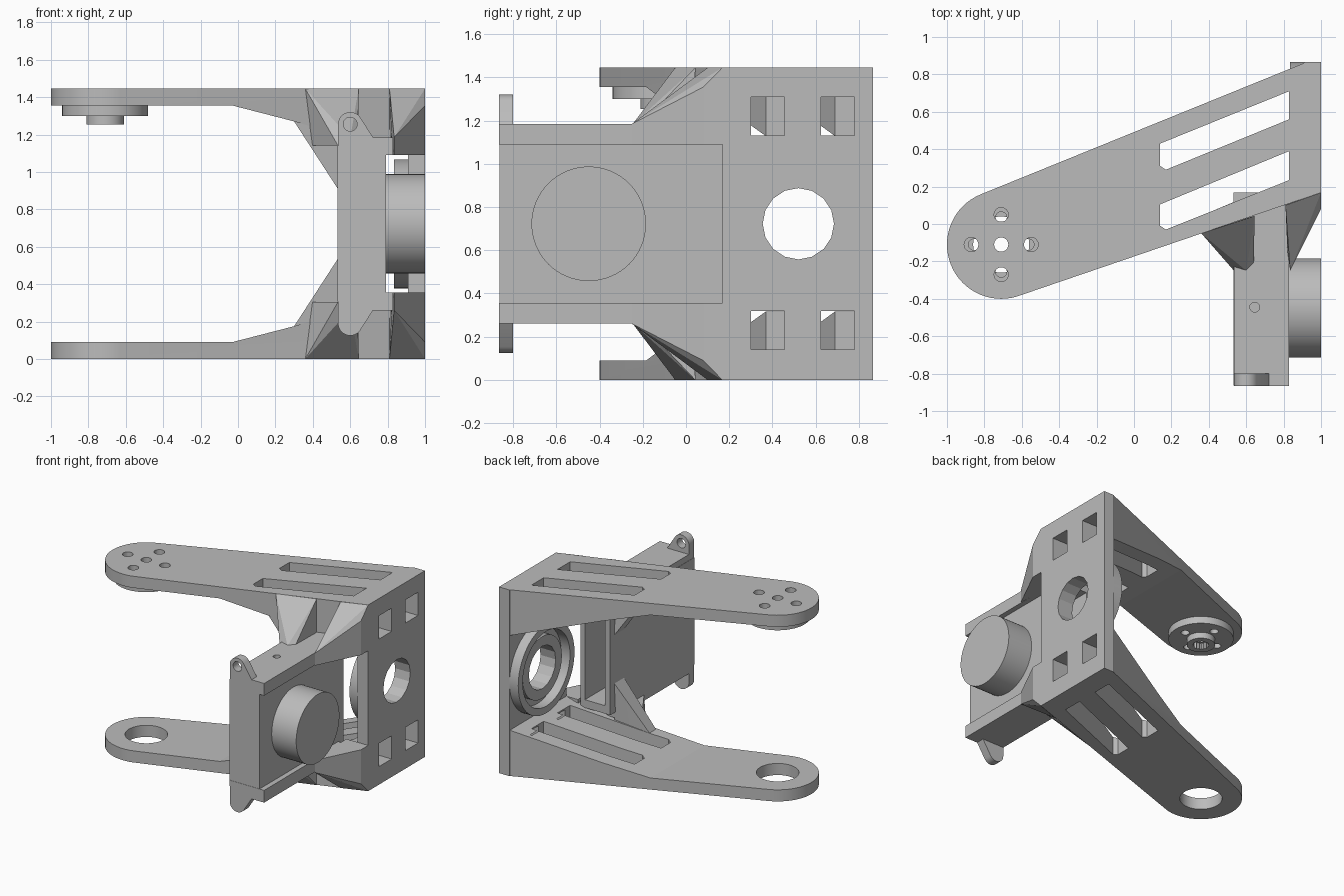
import bpy, bmesh, math
from mathutils import Vector

cube = bpy.data.objects.get("Cube")
if cube:
    bpy.data.objects.remove(cube, do_unlink=True)

H = 1.445                 # overall height; parts are mirrored about H / 2
MID = H / 2
PIVOT = (-0.71, -0.11)    # arm pivot in plan

grey = bpy.data.materials.new("light grey")
grey.use_nodes = True
grey.diffuse_color = (0.5, 0.5, 0.5, 1)
grey.node_tree.nodes["Principled BSDF"].inputs["Base Color"].default_value = (0.5, 0.5, 0.5, 1)


def finish(name, bm, flip=False):
    """Turn a bmesh into an object, optionally mirrored top to bottom."""
    if flip:
        for v in bm.verts:
            v.co.z = H - v.co.z
    bmesh.ops.recalc_face_normals(bm, faces=bm.faces)
    me = bpy.data.meshes.new(name)
    bm.to_mesh(me)
    bm.free()
    me.materials.append(grey)
    ob = bpy.data.objects.new(name, me)
    bpy.context.collection.objects.link(ob)
    return ob


def prism(name, pts, axis, lo, hi, flip=False):
    """Extrude a 2D outline along an axis (remaining axes in x, y, z order)."""
    def place(p, d):
        c = list(p)
        c.insert("xyz".index(axis), d)
        return Vector(c)
    bm = bmesh.new()
    face = bm.faces.new([bm.verts.new(place(p, lo)) for p in pts])
    ext = bmesh.ops.extrude_face_region(bm, geom=[face])["geom"]
    shift = place((0, 0), hi - lo)
    bmesh.ops.translate(bm, vec=shift, verts=[g for g in ext if isinstance(g, bmesh.types.BMVert)])
    return finish(name, bm, flip)


def hull(name, pts, flip=False):
    bm = bmesh.new()
    for p in pts:
        bm.verts.new(p)
    out = bmesh.ops.convex_hull(bm, input=bm.verts)
    loose = {g for g in out["geom_interior"] if isinstance(g, bmesh.types.BMVert)}
    bmesh.ops.delete(bm, geom=list(loose), context="VERTS")
    bmesh.ops.dissolve_limit(bm, angle_limit=0.01, verts=bm.verts, edges=bm.edges)
    return finish(name, bm, flip)


def circle(c, r, n=48):
    return [(c[0] + r * math.cos(2 * math.pi * i / n), c[1] + r * math.sin(2 * math.pi * i / n))
            for i in range(n)]


def rect(a0, a1, b0, b1):
    return [(a0, b0), (a1, b0), (a1, b1), (a0, b1)]


def box(name, x, y, z, flip=False):
    return prism(name, rect(*x, *y), "z", *z, flip)


def boolean(ob, cutters, op="DIFFERENCE"):
    for c in cutters:
        c.hide_render = True
        m = ob.modifiers.new("cut", "BOOLEAN")
        m.operation, m.object, m.solver = op, c, "EXACT"
        bpy.context.view_layer.objects.active = ob
        bpy.ops.object.modifier_apply(modifier=m.name)
        bpy.data.objects.remove(c, do_unlink=True)


def square_holes():
    return [prism("cutter", rect(y, y + 0.155, z, z + 0.18), "x", 0.78, 1.1)
            for y in (0.3, 0.625) for z in (0.14, 1.13)]


# Arms: side profile intersected with the tapering plan
PROFILE = [(-1.1, H), (-1.1, 1.355), (-0.03, 1.355), (0.3, 1.27), (0.91, 1.09), (1, 1.09), (1, H)]
SLOTS = ([(0.14, 0.43), (0.14, 0.31), (0.17, 0.29), (0.83, 0.56), (0.83, 0.71)],
         [(0.14, 0.105), (0.14, -0.01), (0.17, -0.03), (0.83, 0.235), (0.83, 0.39)])


def arm(name, flip):
    ob = prism(name, PROFILE, "y", -1, 1, flip)
    ends = [(0.92, 0.865), (1, 0.865), (1, 0.168)]
    plan = hull("cutter", [(x, y, z) for x, y in circle(PIVOT, 0.29, 64) + ends for z in (-0.1, 1.6)])
    boolean(ob, [plan], "INTERSECT")
    boolean(ob, [prism("cutter", s, "z", -0.1, 1.6) for s in SLOTS] + square_holes())
    return ob


def screw_ring(d):
    px, py = PIVOT
    return [(px + d, py), (px - d, py), (px, py + d), (px, py - d)]


top_arm = arm("top_arm", False)
boolean(top_arm, [prism("cutter", circle(c, 0.038, 24), "z", 1.2, 1.6) for c in screw_ring(0.16) + [PIVOT]])
bottom_arm = arm("bottom_arm", True)
boolean(bottom_arm, [prism("cutter", circle(PIVOT, 0.15), "z", -0.1, 0.3)])

# Output horn below the top arm
horn = prism("horn_disc", circle(PIVOT, 0.23), "z", 1.3, 1.356)
boolean(horn, [prism("cutter", circle(c, 0.03, 24), "z", 1.2, 1.4) for c in screw_ring(0.145)]
        + [prism("cutter", circle(PIVOT, 0.038, 24), "z", 1.2, 1.4)])
collar = prism("horn_collar", circle(PIVOT, 0.1), "z", 1.253, 1.301)
teeth = [(PIVOT[0] + r * math.cos(a), PIVOT[1] + r * math.sin(a))
         for i in range(32) for a, r in [(math.pi * i / 16, 0.06 if i % 2 else 0.05)]]
boolean(collar, [prism("cutter", teeth, "z", 1.2, 1.4)])

# Side plate with central hole and square windows
HUB = (0.52, MID)
plate = prism("side_plate", rect(0.168, 0.865, 0, H), "x", 0.91, 1)
boolean(plate, square_holes() + [prism("cutter", circle(HUB, 0.165, 16), "x", 0.8, 1.1)])
lip = prism("bearing_lip", circle(HUB, 0.345), "x", 0.835, 0.915)
boolean(lip, [prism("cutter", circle(HUB, 0.29), "x", 0.8, 1.1)])
seat = prism("bearing_seat", circle(HUB, 0.24), "x", 0.87, 0.915)
boolean(seat, [prism("cutter", circle(HUB, 0.165, 16), "x", 0.8, 1.1)])

# Motor body with a recess in its rear end, and the round cap
body = box("motor_body", (0.533, 0.79), (-0.863, 0.168), (0.308, 1.138))
boolean(body, [box("cutter", (0.58, 0.75), (-0.1, 0.3), (0.37, 1.08))])
cap = prism("motor_cap", circle((-0.45, MID), 0.265, 64), "x", 0.78, 1)

# Holder walls, ears and gussets, repeated top and bottom
for side, flip in (("top", False), ("bottom", True)):
    wall = box(side + "_holder_wall", (0.535, 0.83), (-0.865, 0.1), (1.09, 1.185), flip)
    boolean(wall, [prism("cutter", circle((0.645, -0.445), 0.026, 24), "z", 1.15, 1.3, flip)])

    ear_outline = circle((0.6, 1.255), 0.065, 32) + [(0.535, 1.18), (0.725, 1.18), (0.7, 1.2)]
    ear = hull(side + "_ear", [(x, y, z) for x, z in ear_outline for y in (-0.865, -0.8)], flip)
    boolean(ear, [prism("cutter", circle((0.6, 1.255), 0.037, 24), "y", -1, -0.7, flip)])

    hull(side + "_inner_gusset", [
        (0.36, -0.05, H), (0.645, 0.043, H), (0.395, -0.03, 1.14), (0.645, 0.04, 1.14),
        (0.535, -0.25, 1.14), (0.535, -0.21, 1.2), (0.6, -0.25, 1.18), (0.64, -0.21, 1.18)], flip)
    hull(side + "_outer_gusset", [
        (0.82, -0.14, 1.2), (0.835, -0.25, 1.09), (0.835, -0.25, 1.185), (1, 0.08, 1.09), (1, 0.08, 1.355),
        (0.81, 0.1, H), (1, 0.168, H), (1, 0.168, 1.09), (0.81, 0.168, 1.09)], flip)
    hull(side + "_rib", [
        (0.3, -0.06, 1.27), (0.3, 0.02, 1.27), (0.54, 0, 0.9), (0.54, 0.12, 0.9),
        (0.54, 0, 1.25), (0.54, 0.1, 1.25), (0.3, -0.06, 1.3), (0.3, 0.02, 1.3)], flip)

# Smooth the round surfaces, keep hard edges
for ob in bpy.context.collection.objects:
    if ob.type == "MESH" and grey.name in ob.data.materials:
        bpy.ops.object.select_all(action="DESELECT")
        ob.select_set(True)
        bpy.context.view_layer.objects.active = ob
        bpy.ops.object.shade_smooth_by_angle(angle=math.radians(12))
